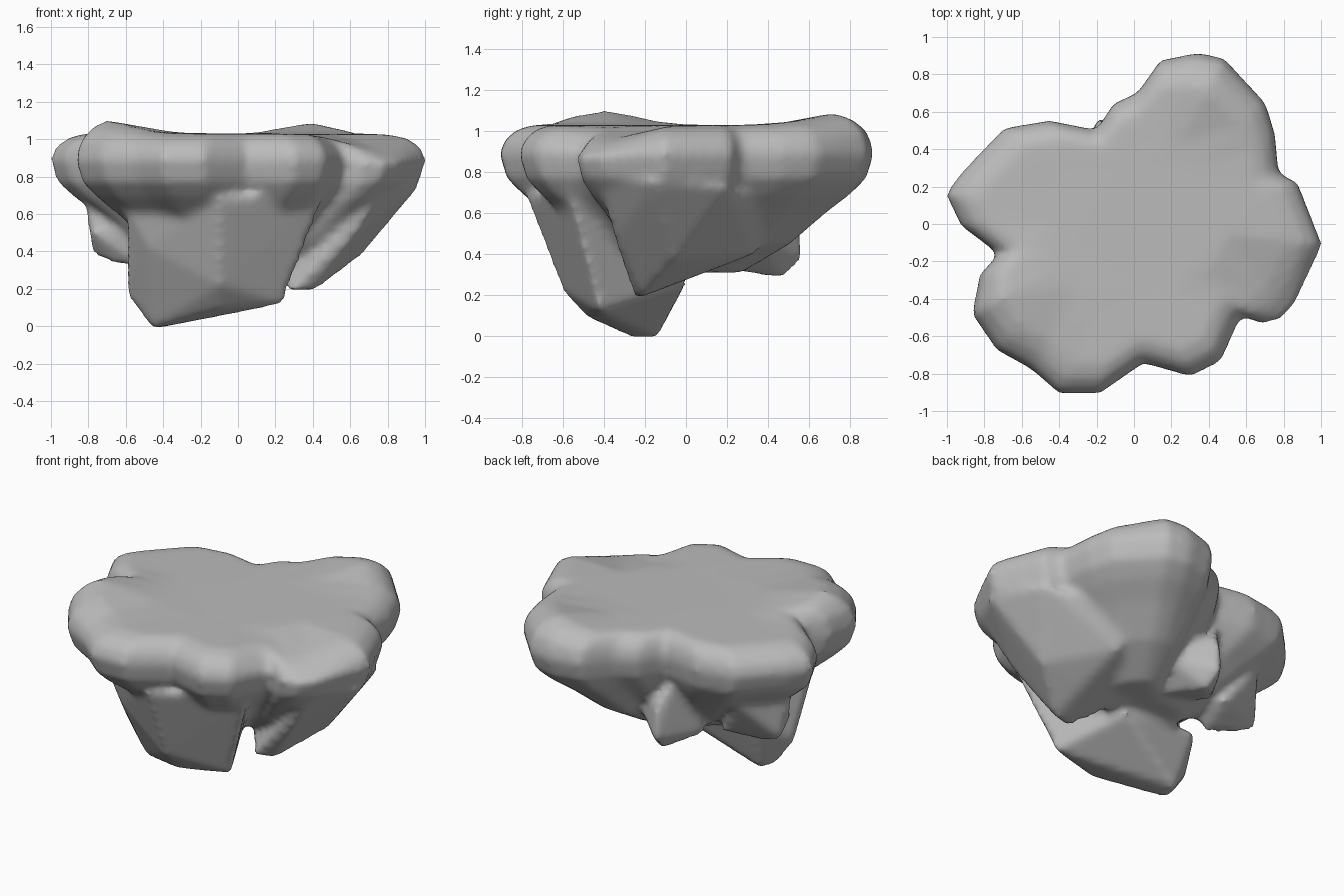
import bpy
import bmesh
import math

cube = bpy.data.objects.get("Cube")
if cube:
    bpy.data.objects.remove(cube, do_unlink=True)

stone = bpy.data.materials.new("grey stone")
stone.use_nodes = True
GREY = (0.5, 0.5, 0.5, 1)
stone.diffuse_color = GREY
stone.node_tree.nodes["Principled BSDF"].inputs["Base Color"].default_value = GREY

# Plateau outline, anticlockwise
OUTLINE = [(1, -.11), (.87, .22), (.77, .27), (.75, .48), (.7, .64), (.48, .88),
           (.34, .91), (.14, .87), (.02, .7), (-.11, .64), (-.2, .5), (-.45, .55),
           (-.69, .51), (-.92, .27), (-1, .16), (-.92, -.01), (-.72, -.16),
           (-.82, -.27), (-.86, -.48), (-.73, -.67), (-.55, -.77), (-.4, -.9),
           (-.18, -.9), (.05, -.74), (.3, -.81), (.46, -.73), (.57, -.49),
           (.68, -.53), (.78, -.51), (.86, -.42)]
# Height and scale of each outline ring, from underside to top
RINGS = [(.31, .3), (.45, .56), (.6, .75), (.69, .88), (.77, .97), (.89, 1.01),
         (.96, .98), (1.01, .91), (1.03, .82), (1.03, .5)]
# Raised and sunken spots near the rim: position, height
RISES = [((-.66, -.4), .075), ((.42, .72), .06), ((.74, -.44), -.08)]


def rise(x, y):
    """Height of the rim's swells at a point of the top."""
    return sum(h * math.exp(-((x - p[0]) ** 2 + (y - p[1]) ** 2) / .05) for p, h in RISES)


def add_mass(bm, points):
    """Add one boulder as the hull of a few corner points."""
    verts = [bm.verts.new(p) for p in points]
    hull = bmesh.ops.convex_hull(bm, input=verts)
    spare = [g for g in hull["geom_interior"] if isinstance(g, bmesh.types.BMVert)]
    bmesh.ops.delete(bm, geom=spare, context="VERTS")


def add_plateau(bm):
    """Bridge the scaled outline rings and cap both ends."""
    rings = []
    for z, s in RINGS:
        rings.append([bm.verts.new((x * s, y * s, z + (rise(x * s, y * s) if z > .95 else 0)))
                      for x, y in OUTLINE])
    count = len(OUTLINE)
    for low, high in zip(rings, rings[1:]):
        for i in range(count):
            j = (i + 1) % count
            bm.faces.new((low[i], low[j], high[j], high[i]))
    bm.faces.new(rings[0][::-1])
    bm.faces.new(rings[-1])


bm = bmesh.new()
add_plateau(bm)

# Front mass, reaching down to the lowest tip
add_mass(bm, [(-.6, -.5, .65), (.48, -.58, .74), (.28, -.48, .36), (-.1, -.78, .68),
              (-.1, -.69, .45), (-.48, -.5, .42), (-.1, -.6, .22), (.24, -.42, .12),
              (-.1, -.48, .09), (-.46, -.26, -.01), (-.43, -.14, -.01),
              (-.6, -.25, .18), (-.48, -.02, .32), (.05, 0, .25)])
# Right-hand flank, a slanting keel
add_mass(bm, [(.97, -.15, .75), (.86, .2, .73), (.8, -.43, .78), (.66, -.05, .38),
              (.62, -.35, .48), (.45, .02, .3), (.41, -.22, .19), (.28, -.25, .18),
              (.4, .33, .4), (.35, .5, .56), (0, .12, .34)])
# Back ridge
add_mass(bm, [(-.16, .48, .28), (-.18, .58, .38), (-.17, .55, .6), (-.35, .28, .36),
              (0, .08, .34), (-.25, .45, .75), (.1, .35, .48)])
# Lump under the other side
add_mass(bm, [(-.78, .16, .39), (-.78, .05, .5), (-.67, .12, .33), (-.5, .04, .32),
              (-.82, .1, .66), (-.45, .28, .4), (-.62, .38, .65), (-.3, 0, .5)])

bmesh.ops.triangulate(bm, faces=bm.faces[:])
mesh = bpy.data.meshes.new("floating_rock")
bm.to_mesh(mesh)
bm.free()
rock = bpy.data.objects.new("floating_rock", mesh)
bpy.context.collection.objects.link(rock)
bpy.context.view_layer.objects.active = rock
rock.select_set(True)

# Fuse the masses and soften the joins
fuse = rock.modifiers.new("fuse", "REMESH")
fuse.mode = "VOXEL"
fuse.voxel_size = .025
soften = rock.modifiers.new("soften", "SMOOTH")
soften.factor = .5
soften.iterations = 6
for name in ("fuse", "soften"):
    bpy.ops.object.modifier_apply(modifier=name)

rock.data.materials.clear()
rock.data.materials.append(stone)
for face in rock.data.polygons:
    face.material_index = 0
bpy.ops.object.shade_smooth()
